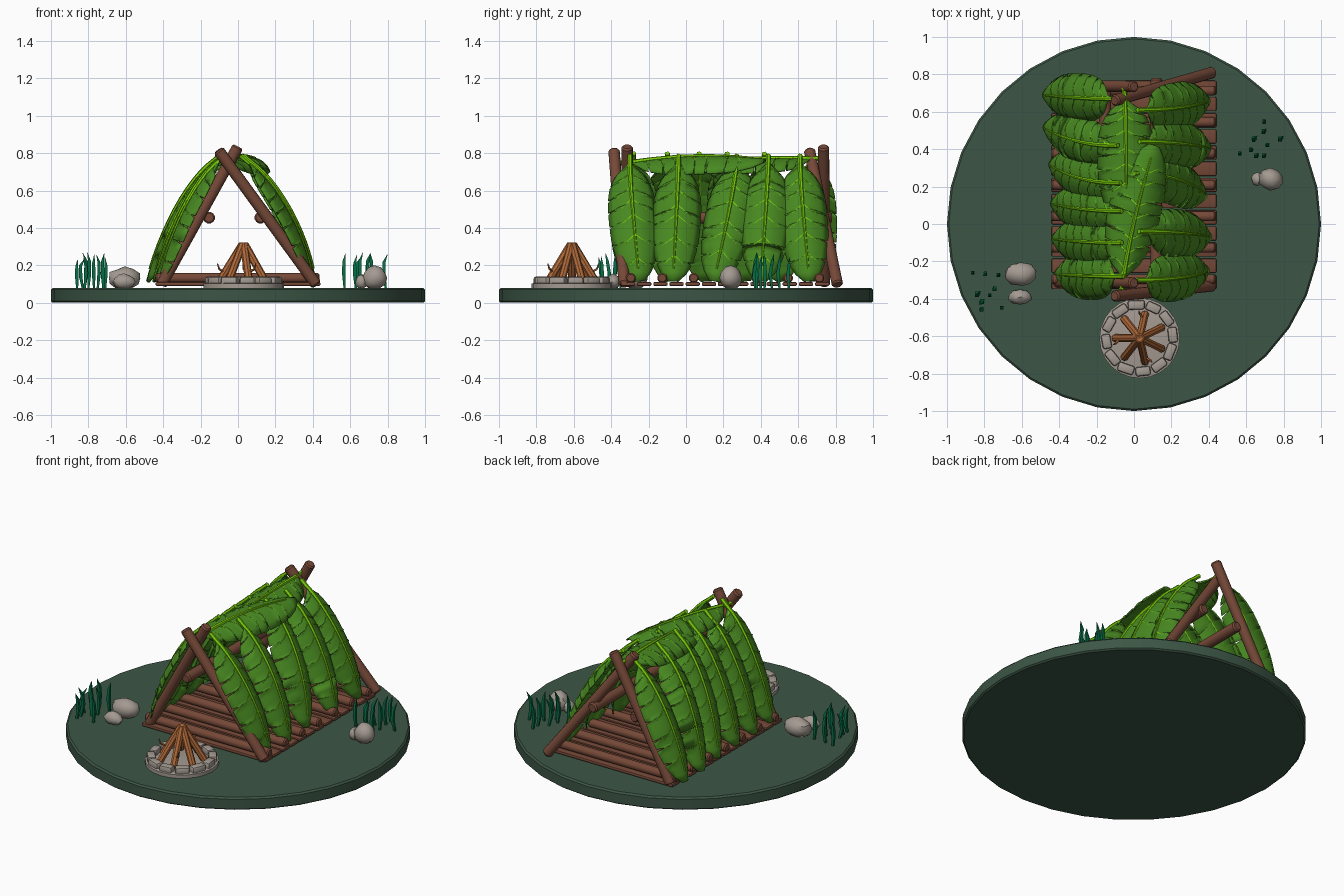
import bpy, bmesh, math, random
from mathutils import Vector as V, Matrix

if "Cube" in bpy.data.objects:
    bpy.data.objects.remove(bpy.data.objects["Cube"])

random.seed(4)

def mat(name, c):
    m = bpy.data.materials.new(name)
    m.diffuse_color = (*c, 1)
    m.use_nodes = True
    m.node_tree.nodes["Principled BSDF"].inputs["Base Color"].default_value = m.diffuse_color
    return m

GROUND = mat("dark_green_ground", (.045, .092, .06))
WOOD = mat("brown_wood", (.18, .066, .039))
LEAF = mat("leaf_green", (.065, .25, .015))
RIB = mat("bright_rib_green", (.19, .62, .003))
STONE = mat("grey_stone", (.37, .325, .285))
FIRE = mat("orange_firewood", (.43, .14, .04))
GRASS = mat("teal_grass", (.002, .15, .06))

def finish(name, bm, m, angle=35):
    bmesh.ops.recalc_face_normals(bm, faces=bm.faces)
    me = bpy.data.meshes.new(name)
    bm.to_mesh(me)
    bm.free()
    me.shade_smooth()
    me.set_sharp_from_angle(angle=math.radians(angle))
    me.materials.append(m)
    ob = bpy.data.objects.new(name, me)
    bpy.context.collection.objects.link(ob)
    return ob

def tube(bm, pts, radii, n=8):
    """Capped tube through a list of points."""
    pts = [V(p) for p in pts]
    t0 = (pts[-1] - pts[0]).normalized()
    a = t0.orthogonal().normalized()
    rings = []
    for i, p in enumerate(pts):
        t = (pts[min(i + 1, len(pts) - 1)] - pts[max(i - 1, 0)]).normalized()
        s = (a - t * a.dot(t)).normalized()
        b = t.cross(s)
        rings.append([bm.verts.new(p + (s * math.cos(k * math.tau / n) + b * math.sin(k * math.tau / n)) * radii[i])
                      for k in range(n)])
    for r, q in zip(rings, rings[1:]):
        for k in range(n):
            bm.faces.new((r[k], r[(k + 1) % n], q[(k + 1) % n], q[k]))
    bm.faces.new(rings[0])
    bm.faces.new(rings[-1])

def log(bm, a, b, r, n=12):
    """Straight log with chamfered ends."""
    a, b = V(a), V(b)
    d = (b - a).normalized() * r * .3
    tube(bm, [a, a + d, b - d, b], [r * .75, r, r, r * .75], n)

def box(bm, c, s, rot=0, bevel=0):
    M = Matrix.Translation(c) @ Matrix.Rotation(rot, 4, 'Z') @ Matrix.Diagonal((*s, 1))
    vs = bmesh.ops.create_cube(bm, size=1, matrix=M)['verts']
    if bevel:
        es = list({e for v in vs for e in v.link_edges})
        bmesh.ops.bevel(bm, geom=es, offset=bevel, segments=2, affect='EDGES', profile=.5)

# ground disc with a softened rim
bm = bmesh.new()
prof = [(.99, 0), (1, .008), (1, .07), (.99, .08)]
tube(bm, [(0, 0, z) for r, z in prof], [r for r, z in prof], 32)
finish("ground_disc", bm, GROUND)

# crossed poles at both ends
for name, a, b in [
        ("front_left_pole", (-.41, -.31, .095), (0, -.315, .835)),
        ("front_right_pole", (.42, -.33, .095), (-.105, -.385, .815)),
        ("back_left_pole", (-.41, .74, .095), (0, .735, .835)),
        ("back_right_pole", (.42, .81, .095), (-.105, .66, .815))]:
    bm = bmesh.new()
    log(bm, a, b, .031)
    finish(name, bm, WOOD)

# horizontal side logs
bm = bmesh.new()
log(bm, (-.155, -.31, .455), (-.155, .75, .455), .032)
log(bm, (.12, -.31, .455), (.12, .78, .455), .032)
finish("side_logs", bm, WOOD)

# floor: round logs with thin slats between
bm = bmesh.new()
for i in range(7):
    y = -.295 + i * .168
    log(bm, (-.44, y, .132), (.435, y, .132), .027)
for i in range(13):
    box(bm, (0, -.31 + i * .0865, .1), (.88, .076, .02), 0, .006)
finish("floor_logs", bm, WOOD)

def leaf(name, P, hw, droop, out, stem=.05):
    """Broad torn leaf along a bezier, with midrib and veins."""
    P, out = [V(p) for p in P], V(out)
    def frame(t):
        u = 1 - t
        p = P[0] * u**3 + P[1] * 3 * u * u * t + P[2] * 3 * u * t * t + P[3] * t**3
        d = ((P[1] - P[0]) * u * u + (P[2] - P[1]) * 2 * u * t + (P[3] - P[2]) * t * t).normalized()
        s = d.cross(out).normalized()
        return p, d, s, s.cross(d).normalized()
    def surf(t, v, cut=1, lift=0):
        p, d, s, n = frame(t)
        w = hw * max(.04, (1 - abs(2 * t - 1)**2.4))**.5 * cut
        v2 = v * cut
        return p + s * v * w + n * (lift - droop * v2 * v2 * w / hw) + d * abs(v2) * .035 * (1 - t)
    notches = [(.1 + .125 * i + random.uniform(-.03, .03)) for i in range(7)]
    rows = sorted([(i / 16, 0) for i in range(17)] +
                  [(t + k * .009, k == 0) for t in notches for k in (-1, 0, 1)])
    cols = [-1, -.75, -.5, -.25, 0, .25, .5, .75, 1]
    bm = bmesh.new()
    grid = []
    for t, cut in rows:
        cl, cr = [random.uniform(.55, .85) if cut else 1 for _ in range(2)]
        grid.append([bm.verts.new(surf(t, v, cl if v < 0 else cr)) for v in cols])
    for r, q in zip(grid, grid[1:]):
        for k in range(len(cols) - 1):
            bm.faces.new((r[k], r[k + 1], q[k + 1], q[k]))
    ob = finish(name, bm, LEAF)
    so = ob.modifiers.new("thickness", 'SOLIDIFY')
    so.thickness = .007
    so.offset = 0
    # midrib and side veins
    bm = bmesh.new()
    p, d, s, n = frame(0)
    pts = [p - d * stem + n * .012] + [surf(i / 12, 0, 1, .005) for i in range(12)]
    tube(bm, pts, [.014 - .0008 * i for i in range(13)], 6)
    for i, t in enumerate(notches):
        for sg in (-1, 1):
            tube(bm, [surf(t - .03, sg * .05, 1, .003), surf(t, sg * .35, 1, .003), surf(t + .02, sg * .6, 1, .003)],
                 [.004, .003, .001], 4)
    finish(name + "_rib", bm, RIB)

# right slope leaves: top y, tip y, sideways shift
for i, (y0, y1, dx) in enumerate([(-.3, -.25, 0), (-.04, -.07, .012), (.27, .15, -.012),
                                  (.44, .4, .014), (.61, .66, .005)]):
    leaf(f"right_leaf_{i + 1}", [(.05 + dx, y0, .75), (.19 + dx, y0, .66),
         (.36 + dx, (y0 + y1) / 2, .38), (.4 + dx, y1, .115)], .128, .065, (1, 0, .7))

# left slope leaves
for i, (y0, y1, dx) in enumerate([(-.28, -.27, .06), (-.1, -.08, .045), (.07, .11, .04),
                                  (.22, .32, .03), (.42, .52, 0), (.67, .69, -.003)]):
    leaf(f"left_leaf_{i + 1}", [(-.12 + dx * .5, y0, .76), (-.27 + dx * .7, y0, .66),
         (-.42 + dx, (y0 + y1) / 2, .37), (-.485 + dx, y1, .115)], .128, .065, (-1, 0, .7))

# ridge leaves
leaf("ridge_leaf_back", [(-.05, .68, .765), (-.04, .5, .775), (-.05, .25, .77), (-.03, -.02, .745)],
     .15, .075, (0, 0, 1))
leaf("ridge_leaf_front", [(-.06, -.3, .745), (-.02, -.05, .785), (.03, .15, .795), (.11, .42, .765)],
     .14, .075, (.15, 0, 1), .07)

# campfire: ash bed, stone ring, stacked wood
FX, FY = .03, -.61
bm = bmesh.new()
tube(bm, [(FX, FY, .078), (FX, FY, .102), (FX, FY, .106)], [.215, .215, .2], 24)
finish("fire_bed", bm, STONE)
bm = bmesh.new()
for i in range(12):
    a = i * math.tau / 12 + .1
    box(bm, (FX + .178 * math.cos(a), FY + .178 * math.sin(a), .115),
        (.05, random.uniform(.078, .092), .048), a + random.uniform(-.1, .1), .012)
finish("fire_ring_stones", bm, STONE)
bm = bmesh.new()
for i in range(7):
    a = i * math.tau / 7 + .45
    c, s = math.cos(a), math.sin(a)
    log(bm, (FX + .135 * c, FY + .135 * s, .105), (FX + .005 * c, FY + .005 * s, .315), .021, 8)
    if i % 2:  # twigs
        b = V((FX + .1 * c, FY + .1 * s, .16))
        tube(bm, [b, b + V((.03 * c - .03 * s, .03 * s + .03 * c, .02)), b + V((.04 * c - .035 * s, .04 * s + .035 * c, .05))],
             [.007, .006, .003], 5)
finish("firewood", bm, FIRE)

# rocks
for i, (x, y, z, sx, sy, sz) in enumerate([(-.605, -.27, .13, .09, .065, .062), (-.61, -.39, .11, .062, .04, .045),
                                           (.73, .24, .132, .068, .06, .066), (.66, .24, .112, .034, .036, .042)]):
    bm = bmesh.new()
    bmesh.ops.create_icosphere(bm, subdivisions=2, radius=1)
    for v in bm.verts:
        v.co *= random.uniform(.9, 1.06)
        v.co = V((x + v.co.x * sx, y + v.co.y * sy, max(.078, z + v.co.z * sz)))
    finish(f"rock_{i + 1}", bm, STONE, 40)

# grass tufts
tufts = {"left_grass": [(-.86, -.26), (-.8, -.27), (-.72, -.27), (-.75, -.35), (-.77, -.38), (-.83, -.37),
                        (-.82, -.42), (-.82, -.46), (-.71, -.45)],
         "right_grass": [(.57, .38), (.63, .4), (.65, .46), (.7, .55), (.7, .5), (.79, .46),
                         (.66, .37), (.7, .37), (.71, .42)]}
for name, spots in tufts.items():
    bm = bmesh.new()
    for x, y in spots:
        h, b = random.uniform(.15, .19), random.uniform(-.012, .012)
        tube(bm, [(x, y, .078), (x + b, y + b, .08 + h * .4), (x + b, y, .08 + h * .75), (x - b, y - b, .08 + h)],
             [.008, .013, .011, .001], 4)
    finish(name, bm, GRASS)
